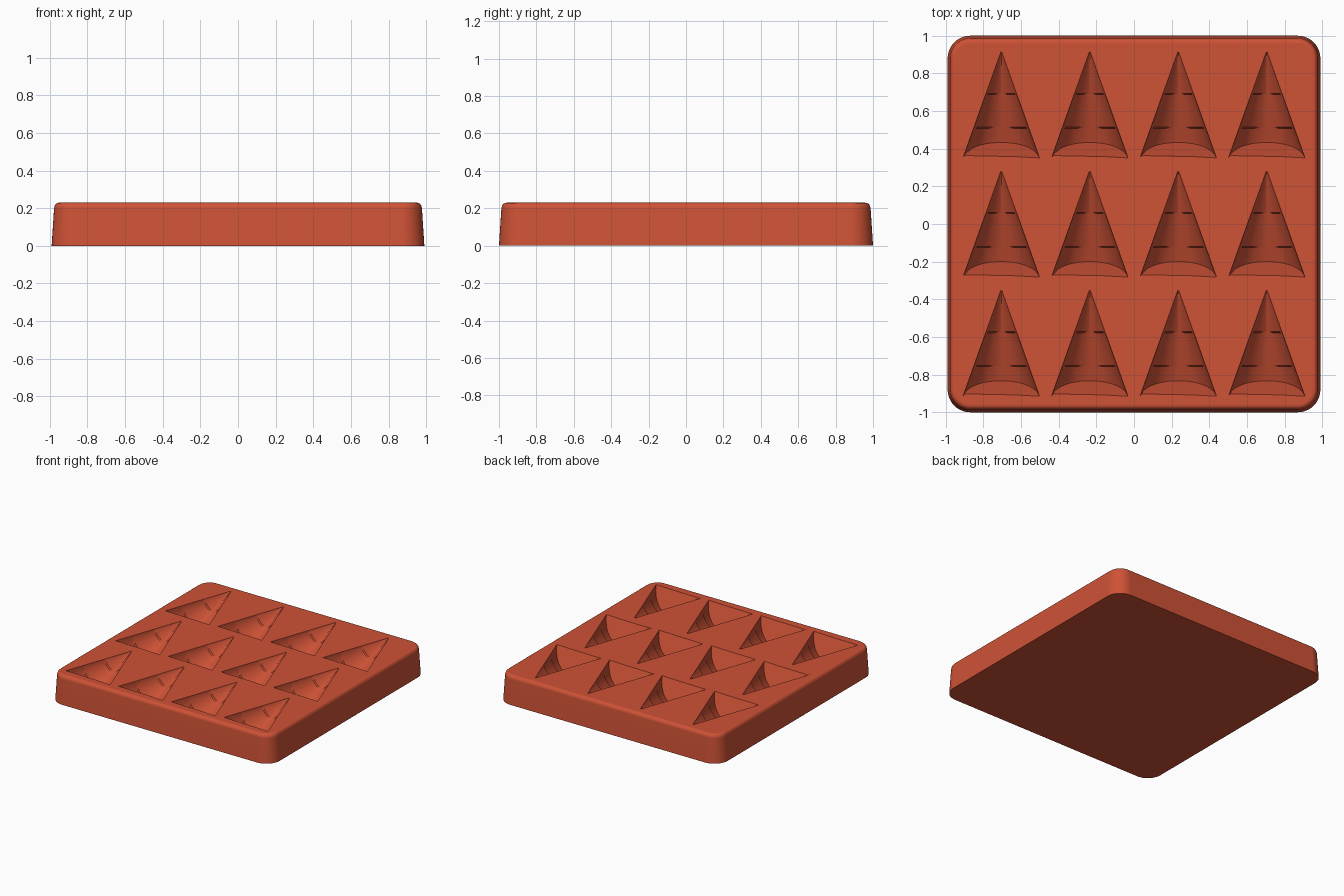
import bpy, bmesh, math

if "Cube" in bpy.data.objects:
    bpy.data.objects.remove(bpy.data.objects["Cube"])

HEIGHT = 0.23
HALF_X, HALF_Y, CORNER = 0.99, 1.0, 0.12
LENGTH, HALF_W, DEPTH, DRAFT = 0.57, 0.203, 1.05, 0.45
PITCH_X, PITCH_Y = 0.47, 0.633

red = bpy.data.materials.new("silicone_red")
red.use_nodes = True
colour = (0.62, 0.085, 0.037, 1)
red.diffuse_color = colour
red.node_tree.nodes["Principled BSDF"].inputs["Base Color"].default_value = colour


def loft(name, rings):
    """Skin a stack of closed rings and cap both ends."""
    bm = bmesh.new()
    loops = [[bm.verts.new(p) for p in ring] for ring in rings]
    n = len(loops[0])
    for a, b in zip(loops, loops[1:]):
        for i in range(n):
            j = (i + 1) % n
            bm.faces.new((a[i], a[j], b[j], b[i]))
    bm.faces.new(loops[0])
    bm.faces.new(loops[-1])
    bmesh.ops.recalc_face_normals(bm, faces=bm.faces)
    mesh = bpy.data.meshes.new(name)
    bm.to_mesh(mesh)
    bm.free()
    mesh.materials.append(red)
    obj = bpy.data.objects.new(name, mesh)
    bpy.context.collection.objects.link(obj)
    return obj


def rounded_rectangle(inset, z, steps=10):
    """Outline of the tray at one height."""
    r = CORNER - inset
    pts = []
    for k, (sx, sy) in enumerate(((1, 1), (-1, 1), (-1, -1), (1, -1))):
        for i in range(steps + 1):
            a = math.pi / 2 * (k + i / steps)
            pts.append((sx * (HALF_X - CORNER) + r * math.cos(a),
                        sy * (HALF_Y - CORNER) + r * math.sin(a), z))
    return pts


def section(power, steps=32):
    """Unit half cross-section: near V for low power, round for 2."""
    out = []
    for i in range(steps + 1):
        a = math.pi * i / steps
        c, s = math.cos(a), max(0.0, math.sin(a))
        out.append((math.copysign(abs(c) ** (2 / power), c), s ** (2 / power)))
    return out


def cavity_ring(y, power, sloped=False):
    """Cross-section at distance y from the base; sloped leans the end wall."""
    pts = []
    for u, v in section(power):
        if sloped:
            r = HALF_W / (1 + DEPTH * v * HALF_W * DRAFT / LENGTH)
        else:
            r = HALF_W * (LENGTH - y) / LENGTH
        depth = DEPTH * v * r
        pts.append((r * u, y + (DRAFT * depth if sloped else 0), HEIGHT - depth))
    # carry the walls above the tray so the cut is clean
    first, last = pts[0], pts[-1]
    lid = HEIGHT + 0.05
    return [(first[0], first[1], lid)] + pts + [(last[0], last[1], lid)]


# Tray body with drafted sides and a rounded top rim
tray = loft("mould_tray", [rounded_rectangle(i, z) for i, z in (
    (0, 0), (0.013, 0.2), (0.016, 0.212), (0.022, 0.222), (0.03, 0.228), (0.042, HEIGHT))])

# Three-tier tapering cavity, repeated on a grid
cutter = loft("cavity_cutter", [
    cavity_ring(0, 2.1, sloped=True),
    cavity_ring(0.157, 2.1), cavity_ring(0.163, 1.75),
    cavity_ring(0.337, 1.75), cavity_ring(0.343, 1.35),
    cavity_ring(LENGTH - 0.008, 1.35)])
cutter.location = (-1.5 * PITCH_X, -0.915, 0)
for count, offset in ((4, (PITCH_X, 0, 0)), (3, (0, PITCH_Y, 0))):
    arr = cutter.modifiers.new("grid", "ARRAY")
    arr.count = count
    arr.use_relative_offset = False
    arr.use_constant_offset = True
    arr.constant_offset_displace = offset
cutter.hide_render = True

# Cut the cavities, then drop the cutter
cut = tray.modifiers.new("cavities", "BOOLEAN")
cut.operation = "DIFFERENCE"
cut.solver = "EXACT"
cut.object = cutter
bpy.ops.object.select_all(action="DESELECT")
bpy.context.view_layer.objects.active = tray
tray.select_set(True)
bpy.ops.object.modifier_apply(modifier=cut.name)
bpy.data.objects.remove(cutter)

# Smooth walls, crisp cavity lips, flat top
bpy.ops.object.shade_smooth_by_angle(angle=math.radians(28))
weighted = tray.modifiers.new("flat_top", "WEIGHTED_NORMAL")
weighted.keep_sharp = True
